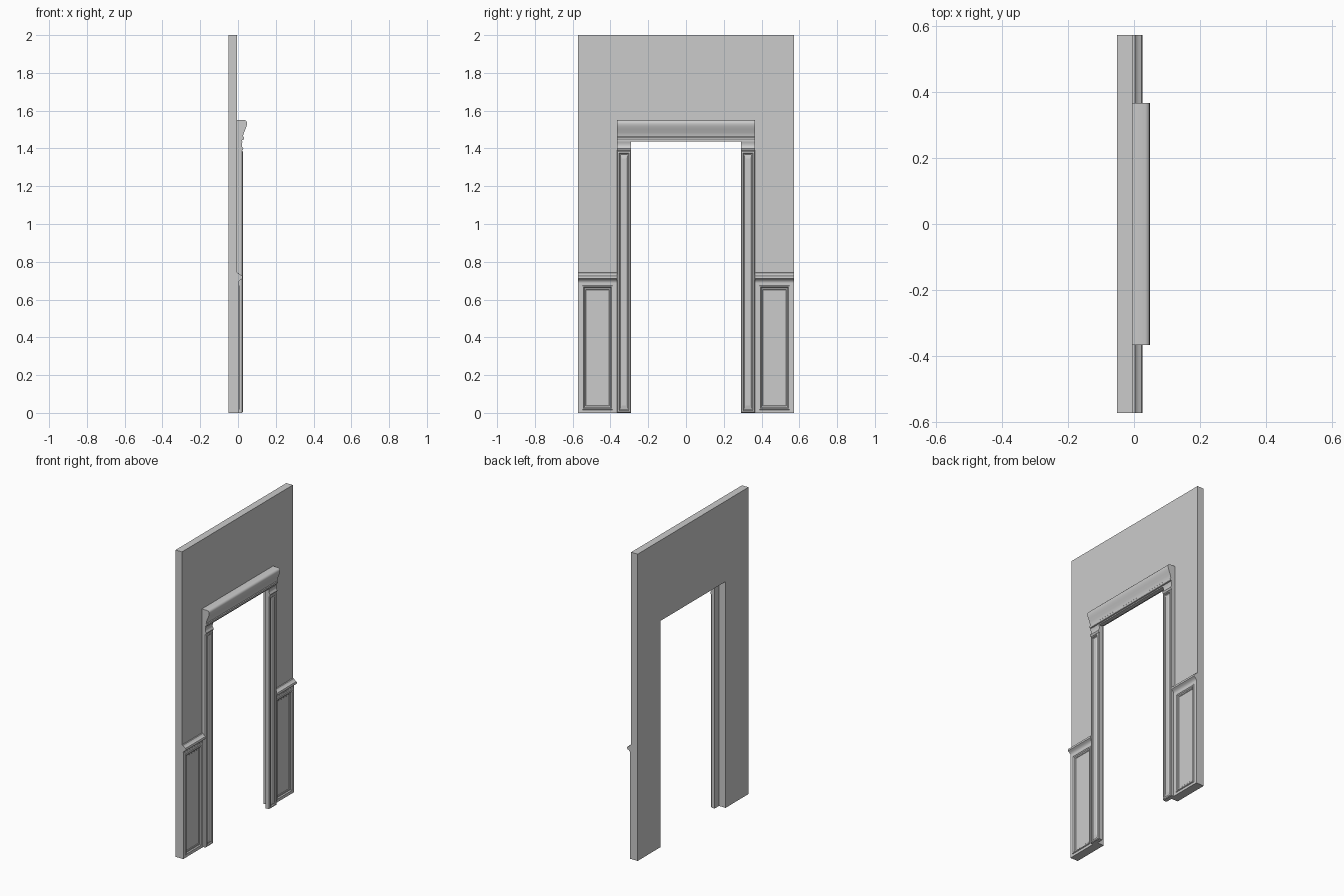
import bpy, bmesh

if "Cube" in bpy.data.objects:
    bpy.data.objects.remove(bpy.data.objects["Cube"])

FACE = -0.004          # x of the wall's front face
HALF = 0.571           # half width of the wall
TRIM_IN, TRIM_OUT = 0.290, 0.366   # door casing extent in y


def finish(name, bm, smooth=False):
    bmesh.ops.recalc_face_normals(bm, faces=bm.faces[:])
    me = bpy.data.meshes.new(name)
    bm.to_mesh(me)
    bm.free()
    ob = bpy.data.objects.new(name, me)
    bpy.context.collection.objects.link(ob)
    if smooth:
        bpy.context.view_layer.objects.active = ob
        ob.select_set(True)
        bpy.ops.object.shade_smooth_by_angle(angle=0.6)
        ob.select_set(False)
    return ob


def extrude(name, points, offset, smooth=False):
    """Closed outline swept along an offset vector."""
    bm = bmesh.new()
    face = bm.faces.new([bm.verts.new(p) for p in points])
    res = bmesh.ops.extrude_face_region(bm, geom=[face], use_keep_orig=True)
    moved = [v for v in res["geom"] if isinstance(v, bmesh.types.BMVert)]
    bmesh.ops.translate(bm, verts=moved, vec=offset)
    return finish(name, bm, smooth)


def moulding(name, profile, y0, y1):
    """(x, z) section run along y."""
    return extrude(name, [(x, y0, z) for x, z in profile], (0, y1 - y0, 0), True)


def relief(name, y0, y1, z0, z1, rings):
    """Concentric rectangles (inset y, inset z, x) joined into a panel."""
    bm = bmesh.new()
    loops = []
    for iy, iz, x in rings:
        a, b, c, d = y0 + iy, y1 - iy, z0 + iz, z1 - iz
        loops.append([bm.verts.new((x, y, z)) for y, z in
                      ((a, c), (b, c), (b, d), (a, d))])
    for p, q in zip(loops, loops[1:]):
        for i in range(4):
            j = (i + 1) % 4
            bm.faces.new((p[i], p[j], q[j], q[i]))
    bm.faces.new(loops[0])
    bm.faces.new(loops[-1])
    return finish(name, bm)


# Wall with doorway opening
JAMB, HEAD = 0.335, 1.475
outline = [(-HALF, 0), (-JAMB, 0), (-JAMB, HEAD), (JAMB, HEAD),
           (JAMB, 0), (HALF, 0), (HALF, 2), (-HALF, 2)]
extrude("wall", [(-0.051, y, z) for y, z in outline], (FACE + 0.051, 0, 0))

# Section shapes for the cornice, chair rail and capital
cornice = [(FACE, 1.437), (0.022, 1.437), (0.022, 1.444), (0.029, 1.446),
           (0.032, 1.452), (0.031, 1.459), (0.027, 1.463), (0.028, 1.472),
           (0.032, 1.485), (0.040, 1.503), (0.045, 1.517), (0.048, 1.530),
           (0.047, 1.540), (0.042, 1.547), (0.034, 1.550), (FACE, 1.550)]
rail = [(FACE, 0.690), (0.004, 0.690), (0.006, 0.698), (0.013, 0.705),
        (0.019, 0.708), (0.024, 0.712), (0.025, 0.719), (0.022, 0.726),
        (0.014, 0.730), (0.007, 0.735), (0.003, 0.741), (FACE, 0.742)]
capital = [(FACE, 1.388), (0.022, 1.388), (0.026, 1.392), (0.028, 1.399),
           (0.026, 1.405), (0.022, 1.409), (0.020, 1.416), (0.021, 1.428),
           (0.024, 1.437), (FACE, 1.437)]

moulding("door_cornice", cornice, -TRIM_OUT, TRIM_OUT)

# Rings: raised frame, stepped moulding, recessed field
pilaster_rings = [(0, 0, FACE), (0, 0, 0.020), (0.004, 0.004, 0.025),
                  (0.012, 0.012, 0.027), (0.015, 0.015, 0.021),
                  (0.019, 0.019, 0.019), (0.027, 0.040, 0.023)]
panel_rings = [(0, 0, FACE), (0, 0, 0.005), (0.022, 0.016, 0.005),
               (0.024, 0.018, 0.009), (0.029, 0.023, 0.009),
               (0.033, 0.029, 0.003), (0.039, 0.036, 0.002),
               (0.042, 0.039, -0.001)]

for side, s in (("left", -1), ("right", 1)):
    y0, y1 = sorted((s * TRIM_IN, s * TRIM_OUT))
    relief(side + "_pilaster", y0, y1, 0, 1.388, pilaster_rings)
    moulding(side + "_capital", capital, y0, y1)
    y0, y1 = sorted((s * TRIM_OUT, s * HALF))
    relief(side + "_wainscot_panel", y0, y1, 0, 0.690, panel_rings)
    moulding(side + "_chair_rail", rail, y0, y1)
